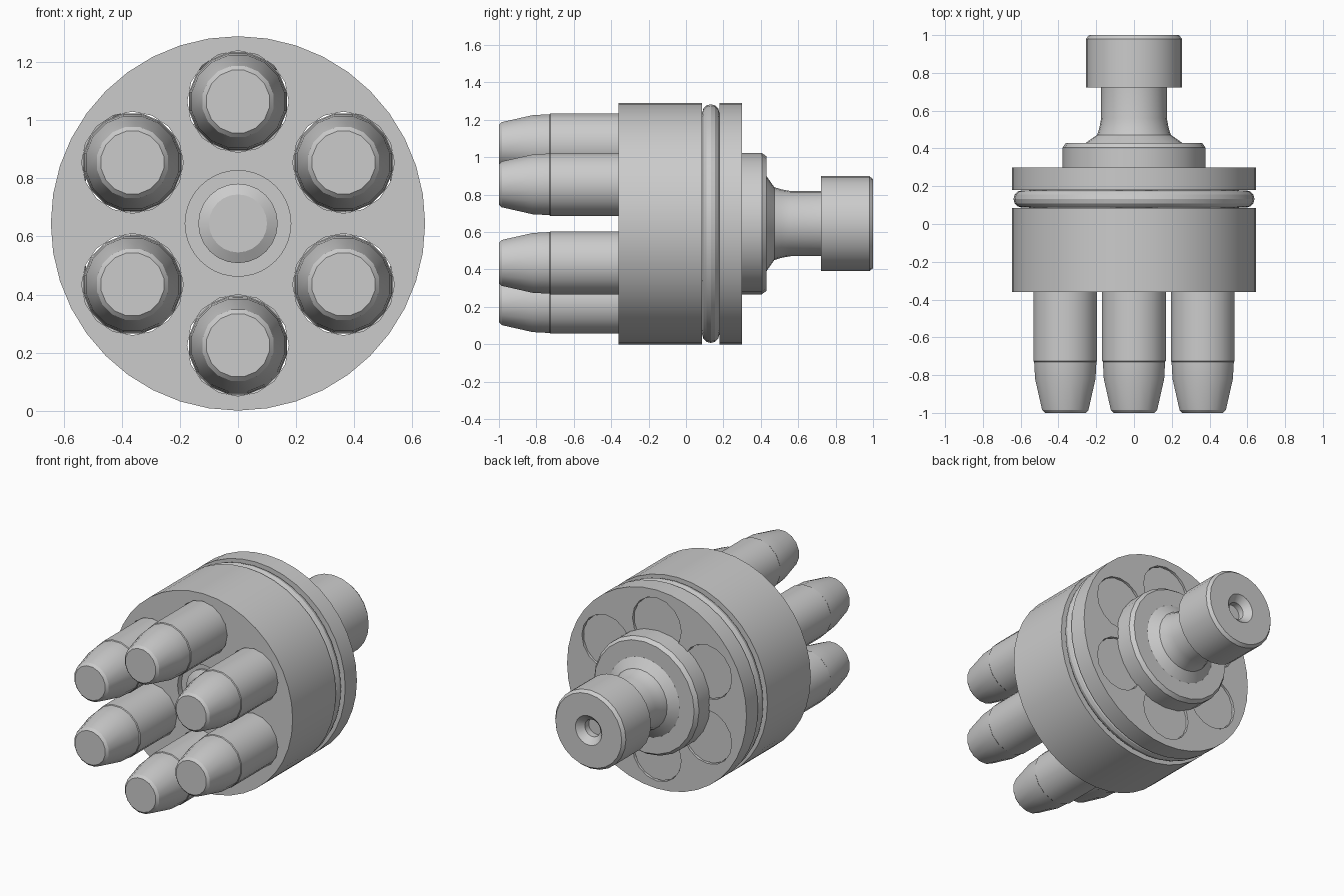
import bpy, bmesh, math

if "Cube" in bpy.data.objects:
    bpy.data.objects.remove(bpy.data.objects["Cube"])

CZ = 0.645      # height of the main axis


def lathe(name, profile, seg, cx=0.0, cz=CZ, closed=False, phase=0.0):
    """Spin (radius, y) points around an axis parallel to y."""
    bm = bmesh.new()
    rings = []
    for i in range(seg):
        a = 2 * math.pi * i / seg + phase
        rings.append([bm.verts.new((cx + r * math.cos(a), y, cz + r * math.sin(a)))
                      for r, y in profile])
    n = len(profile)
    for i in range(seg):
        p, q = rings[i], rings[(i + 1) % seg]
        for j in range(n if closed else n - 1):
            k = (j + 1) % n
            if profile[j][0] == 0:
                continue_faces = (p[j], p[k], q[k])
            elif profile[k][0] == 0:
                continue_faces = (p[j], p[k], q[j])
            else:
                continue_faces = (p[j], p[k], q[k], q[j])
            bm.faces.new(continue_faces)
    bmesh.ops.remove_doubles(bm, verts=bm.verts, dist=1e-5)
    bmesh.ops.recalc_face_normals(bm, faces=bm.faces)
    me = bpy.data.meshes.new(name)
    bm.to_mesh(me)
    bm.free()
    ob = bpy.data.objects.new(name, me)
    bpy.context.collection.objects.link(ob)
    return ob


def activate(ob):
    bpy.ops.object.select_all(action='DESELECT')
    ob.select_set(True)
    bpy.context.view_layer.objects.active = ob


def smooth(ob):
    activate(ob)
    bpy.ops.object.shade_smooth_by_angle(angle=math.radians(25))


# Drum body with a seal groove and a shallow front counterbore
body = lathe("drum_body", [
    (0, -0.32), (0.182, -0.32), (0.182, -0.36), (0.645, -0.36), (0.645, 0.085),
    (0.555, 0.085), (0.555, 0.18), (0.645, 0.18), (0.645, 0.30), (0, 0.30)], 40)

# Pin positions: six around the axis, starting at the top
spots = []
for i in range(6):
    a = math.radians(90 + 60 * i)
    spots.append((0.42 * math.cos(a), CZ + 0.42 * math.sin(a)))

# Bore the pin holes
for i, (x, z) in enumerate(spots):
    cutter = lathe("hole_cutter", [(0, -0.5), (0.175, -0.5), (0.175, 0.5), (0, 0.5)],
                   16, x, z, phase=math.pi / 2)
    cutter.hide_render = True
    mod = body.modifiers.new("hole", 'BOOLEAN')
    mod.operation = 'DIFFERENCE'
    mod.solver = 'EXACT'
    mod.object = cutter
    activate(body)
    bpy.ops.object.modifier_apply(modifier=mod.name)
    bpy.data.objects.remove(cutter)
smooth(body)

# Pins with tapered tips
for i, (x, z) in enumerate(spots):
    smooth(lathe(f"pin_{i + 1}", [
        (0, -1.0), (0.11, -1.0), (0.125, -0.985), (0.163, -0.82), (0.168, -0.73),
        (0.172, -0.725), (0.172, 0.288), (0, 0.288)], 16, x, z, phase=math.pi / 16))

# Seal ring in the groove
ring = [(0.592 + 0.046 * math.cos(t), 0.1325 + 0.046 * math.sin(t))
        for t in (2 * math.pi * k / 12 for k in range(12))]
smooth(lathe("seal_ring", ring, 40, closed=True))

# Rear flange, neck and head with a centre drilling
smooth(lathe("stud", [
    (0, 0.29), (0.378, 0.29), (0.378, 0.405), (0.36, 0.43), (0.255, 0.43),
    (0.195, 0.472), (0.183, 0.51), (0.174, 0.56), (0.174, 0.722), (0.254, 0.722),
    (0.254, 0.98), (0.238, 1.0), (0.095, 1.0), (0.055, 0.96), (0.055, 0.92),
    (0, 0.92)], 24))

# Chamfered stud end seen in the front counterbore
smooth(lathe("stud_front_end", [
    (0, -0.355), (0.1, -0.355), (0.137, -0.335), (0.137, -0.31), (0, -0.31)], 24))
